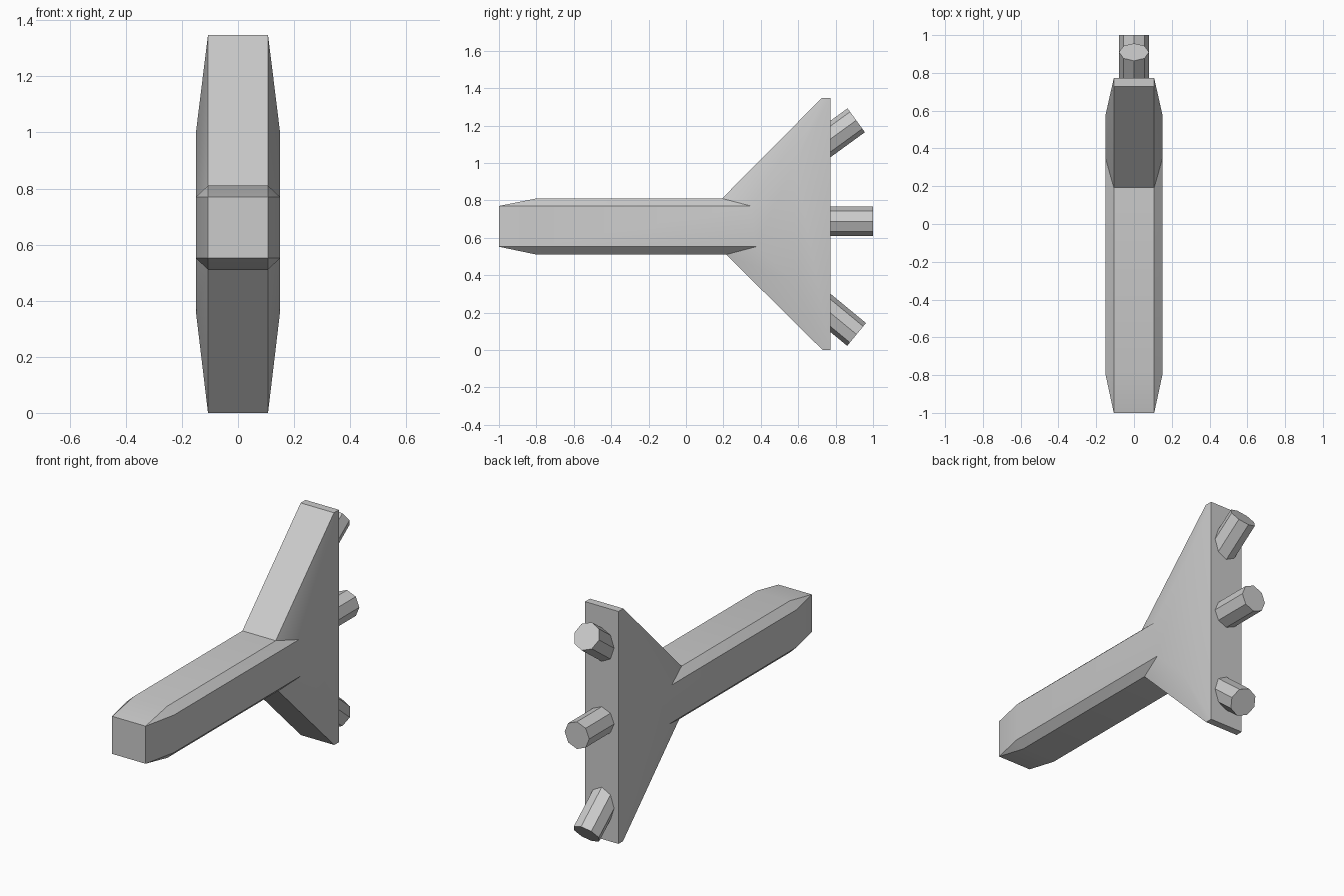
import bpy, bmesh
from math import radians, cos, sin

if "Cube" in bpy.data.objects:
    bpy.data.objects.remove(bpy.data.objects["Cube"])

# Side outline (y, z) at the narrow edge, and raised side plateau at full width
OUTER = [(-1, .552), (-.8, .51), (.215, .51), (.73, 0), (.772, 0),
         (.772, 1.348), (.727, 1.348), (.193, .81), (-.8, .81), (-1, .77)]
INNER = [(-.8, .552), (.375, .552), (.58, .36), (.58, 1.0), (.345, .77), (-.8, .77)]
EDGE_X, SIDE_X = .107, .15

# Faces on one side: 0-9 outline points, 10-15 plateau points
SIDE_FACES = [(9, 0, 10, 15), (0, 1, 10), (1, 2, 11, 10), (2, 3, 12, 11),
              (3, 4, 12), (4, 5, 13, 12), (5, 6, 13), (6, 7, 14, 13),
              (7, 8, 15, 14), (8, 9, 15), (10, 11, 14, 15), (11, 12, 13, 14)]


def add_object(name, bm):
    bmesh.ops.recalc_face_normals(bm, faces=bm.faces[:])
    mesh = bpy.data.meshes.new(name)
    bm.to_mesh(mesh)
    bm.free()
    ob = bpy.data.objects.new(name, mesh)
    bpy.context.collection.objects.link(ob)
    return ob


# Handle and flared head in one bevelled body
bm = bmesh.new()
sides = []
for s in (1, -1):
    vs = [bm.verts.new((s * EDGE_X, y, z)) for y, z in OUTER]
    vs += [bm.verts.new((s * SIDE_X, y, z)) for y, z in INNER]
    for f in SIDE_FACES:
        bm.faces.new([vs[i] for i in f])
    sides.append(vs)
a, b = sides
for i in range(len(OUTER)):
    j = (i + 1) % len(OUTER)
    bm.faces.new((a[i], a[j], b[j], b[i]))
body = add_object("handle_and_head", bm)
bpy.context.view_layer.objects.active = body
body.select_set(True)
bpy.ops.object.shade_smooth_by_angle(angle=radians(30))


# Octagonal pegs fanning out of the back of the head
def peg(name, tip_y, tip_z, angle, length=.25):
    bm = bmesh.new()
    bmesh.ops.create_cone(bm, cap_ends=True, segments=8,
                          radius1=.079, radius2=.079, depth=length)
    ob = add_object(name, bm)
    t = radians(angle)
    ob.location = (0, tip_y - cos(t) * length / 2, tip_z - sin(t) * length / 2)
    ob.rotation_euler.x = t - radians(90)


peg("upper_peg", .91, 1.228, 36)
peg("middle_peg", 1.0, .688, 0)
peg("lower_peg", .912, .083, -39.5)
